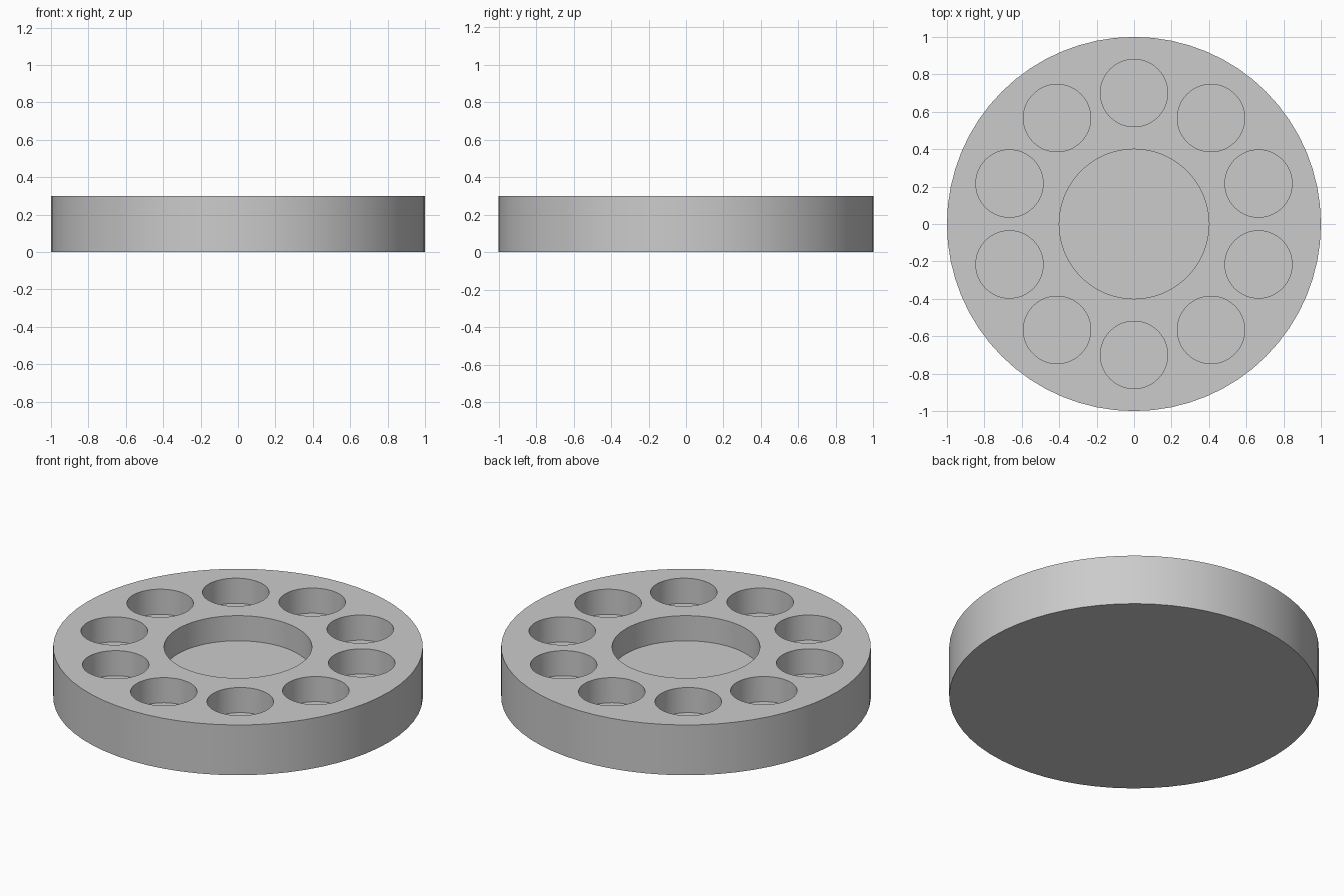
import bpy, bmesh
from math import cos, sin, pi, radians

cube = bpy.data.objects.get("Cube")
if cube:
    bpy.data.objects.remove(cube, do_unlink=True)

HEIGHT, FLOOR = 0.3, 0.15
HOLES, RING = 10, 0.7

grey = bpy.data.materials.new("plain grey")
grey.use_nodes = True
colour = (0.6, 0.6, 0.6, 1)
grey.diffuse_color = colour
grey.node_tree.nodes["Principled BSDF"].inputs["Base Color"].default_value = colour


def cylinder(name, radius, sides, bottom, top, x=0, y=0):
    bpy.ops.mesh.primitive_cylinder_add(
        vertices=sides, radius=radius, depth=top - bottom,
        location=(x, y, (top + bottom) / 2))
    obj = bpy.context.object
    obj.name = name
    obj.data.materials.append(grey)
    return obj


# Round plate
plate = cylinder("round_plate", 1, 64, 0, HEIGHT)

# Central recess and the ring of small pockets
cutters = [cylinder("centre_recess_cutter", 0.4, 64, FLOOR, HEIGHT + 0.1)]
for i in range(HOLES):
    a = pi / 2 + i * 2 * pi / HOLES
    cutters.append(cylinder("pocket_cutter", 0.18, 64, FLOOR, HEIGHT + 0.1,
                            RING * cos(a), RING * sin(a)))

for cutter in cutters:
    cut = plate.modifiers.new("recess", "BOOLEAN")
    cut.operation = "DIFFERENCE"
    cut.solver = "EXACT"
    cut.object = cutter

# Apply the cuts and remove the cutters
bpy.ops.object.select_all(action="DESELECT")
plate.select_set(True)
bpy.context.view_layer.objects.active = plate
for cut in list(plate.modifiers):
    bpy.ops.object.modifier_apply(modifier=cut.name)
for cutter in cutters:
    bpy.data.objects.remove(cutter, do_unlink=True)

# Round walls are smooth, rims stay sharp
bpy.ops.object.shade_smooth_by_angle(angle=radians(30))
